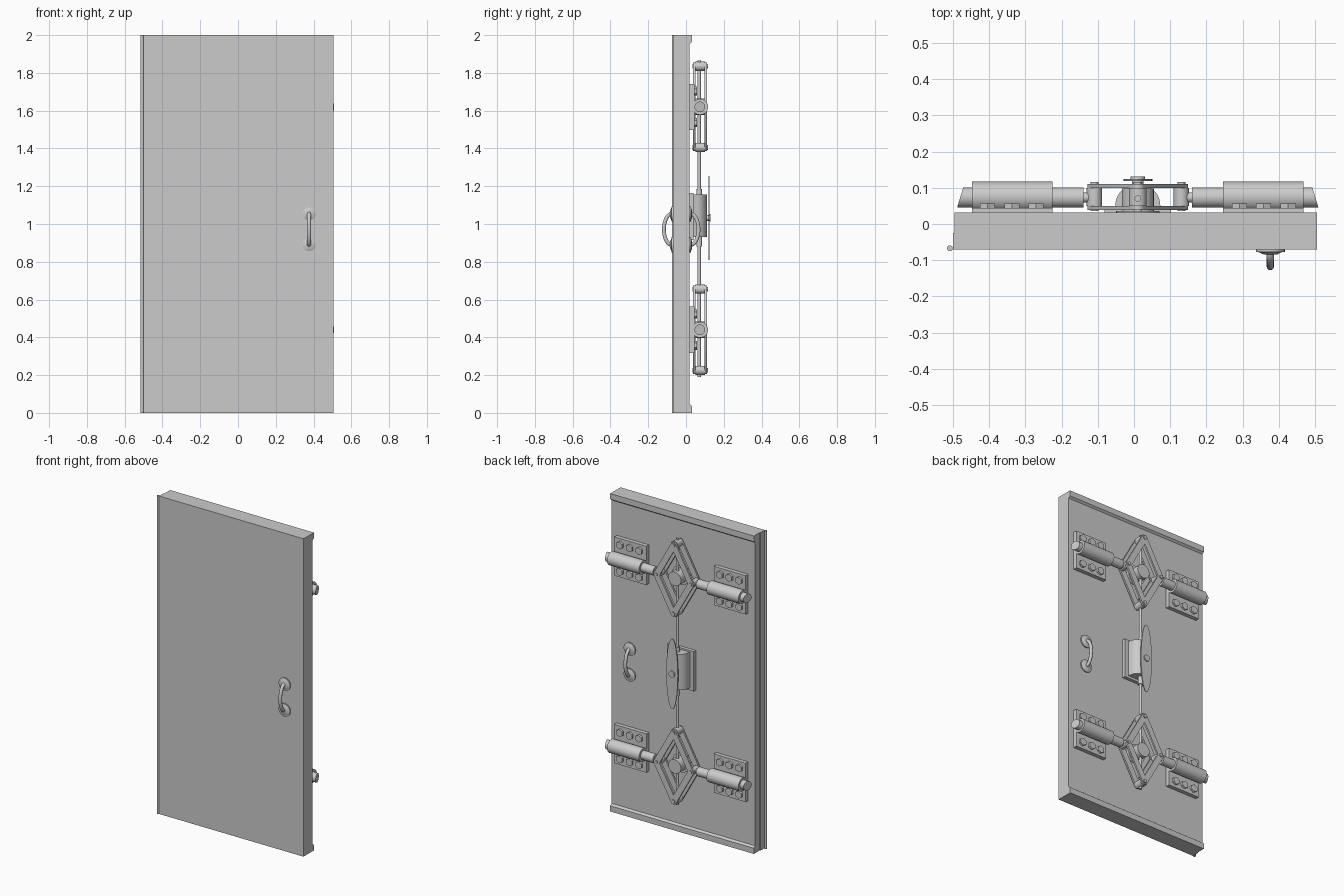
import bpy, bmesh
from math import pi, sin, cos, atan2
from mathutils import Vector

if "Cube" in bpy.data.objects:
    bpy.data.objects.remove(bpy.data.objects["Cube"])

XC = 0.0105   # centre line of the locking mechanism
YC = 0.073    # depth of bolt axes
BACK = 0.019  # rear face of the door


def finish(name, bm, smooth=True):
    bmesh.ops.recalc_face_normals(bm, faces=bm.faces)
    me = bpy.data.meshes.new(name)
    bm.to_mesh(me)
    bm.free()
    ob = bpy.data.objects.new(name, me)
    bpy.context.collection.objects.link(ob)
    if smooth:
        bpy.context.view_layer.objects.active = ob
        ob.select_set(True)
        bpy.ops.object.shade_smooth_by_angle(angle=0.6)
        ob.select_set(False)
    return ob


def box(name, x0, x1, y0, y1, z0, z1):
    bm = bmesh.new()
    bmesh.ops.create_cube(bm, size=1)
    for v in bm.verts:
        v.co = Vector(((x0 + x1) / 2 + v.co.x * (x1 - x0),
                       (y0 + y1) / 2 + v.co.y * (y1 - y0),
                       (z0 + z1) / 2 + v.co.z * (z1 - z0)))
    return finish(name, bm, False)


def cyl(name, a, b, r, r2=None, seg=32):
    a, b = Vector(a), Vector(b)
    d = b - a
    bm = bmesh.new()
    bmesh.ops.create_cone(bm, cap_ends=True, segments=seg, radius1=r,
                          radius2=r if r2 is None else r2, depth=d.length)
    rot = d.to_track_quat('Z', 'Y')
    for v in bm.verts:
        v.co = rot @ v.co + (a + b) / 2
    return finish(name, bm)


def prism(name, pts, place, lo, hi):
    """Extrude a 2D outline; place(u, v, w) maps it into space."""
    bm = bmesh.new()
    face = bm.faces.new([bm.verts.new(place(u, v, lo)) for u, v in pts])
    shift = Vector(place(0, 0, hi)) - Vector(place(0, 0, lo))
    ext = bmesh.ops.extrude_face_region(bm, geom=[face], use_keep_orig=True)
    bmesh.ops.translate(bm, vec=shift,
                        verts=[g for g in ext['geom'] if isinstance(g, bmesh.types.BMVert)])
    return finish(name, bm)


def y_cyl(name, x, z, y0, y1, r, r2=None, seg=32):
    return cyl(name, (x, y0, z), (x, y1, z), r, r2, seg)


def link(name, p, q, y0, y1, w):
    """Round-ended flat bar between two pivots in the xz plane."""
    t = atan2(q[1] - p[1], q[0] - p[0])
    pts = [(c[0] + w * cos(t + s + i * pi / 8), c[1] + w * sin(t + s + i * pi / 8))
           for c, s in ((q, -pi / 2), (p, pi / 2)) for i in range(9)]
    return prism(name, pts, lambda u, v, k: (u, k, v), y0, y1)


# Door slab with stepped hinge edge, seal lips and full-height hinge pin
box("door_panel", -0.495, 0.505, -0.07, BACK, 0, 2)
box("hinge_edge", -0.5, -0.495, -0.07, -0.025, 0, 2)
cyl("hinge_pin", (-0.508, -0.067, 0), (-0.508, -0.067, 2), 0.008, seg=16)
for z0, s in ((0, 1), (2, -1)):
    prism("seal_lip", [(BACK - 0.005, 0), (0.032, 0), (0.032, 0.036), (BACK, 0.046), (BACK - 0.005, 0.046)],
          lambda u, v, k, z0=z0, s=s: (k, u, z0 + s * v), -0.495, 0.505)

# Pull handles on both faces
for face, s, nm in ((-0.07, -1, "front"), (BACK, 1, "rear")):
    for z in (0.89, 1.053):
        y_cyl(nm + "_handle_base", 0.376, z, face, face + s * 0.007, 0.04)
        y_cyl(nm + "_handle_boss", 0.376, z, face + s * 0.007, face + s * 0.014, 0.034, 0.018)
    cu = bpy.data.curves.new(nm + "_handle_grip", 'CURVE')
    cu.dimensions = '3D'
    cu.bevel_depth = 0.0105
    cu.bevel_resolution = 3
    cu.use_fill_caps = True
    sp = cu.splines.new('POLY')
    sp.points.add(20)
    for i, p in enumerate(sp.points):
        a = pi * i / 20
        p.co = (0.376, face + s * (0.004 + 0.043 * sin(a)), 0.9715 - 0.083 * cos(a), 1)
    bpy.context.collection.objects.link(bpy.data.objects.new(nm + "_handle_grip", cu))

for zc in (1.62, 0.44):
    for s in (-1, 1):
        X = lambda d: XC + s * d
        # Mounting plate with hex bolts
        x0, x1 = sorted((X(0.235), X(0.457)))
        box("bolt_mount_plate", x0, x1, BACK, 0.044, zc - 0.122, zc + 0.122)
        for d in (0.281, 0.347, 0.415):
            for dz in (-0.083, 0.083):
                y_cyl("hex_bolt", X(d), zc + dz, 0.044, 0.057, 0.024, seg=6)
        # Bolt sleeve
        cyl("bolt_sleeve", (x0, YC + 0.002, zc), (x1, YC + 0.002, zc), 0.042)
        # Sliding bolt with a slanted tip
        ob = cyl("sliding_bolt", (X(0.15), YC, zc), (X(0.49), YC, zc), 0.028)
        for v in ob.data.vertices:
            if abs(v.co.x - XC) > 0.4:
                v.co.x -= s * 0.3 * (v.co.y - YC)
        cyl("bolt_neck", (X(0.12), YC, zc), (X(0.152), YC, zc), 0.014)
        y_cyl("side_knuckle", X(0.12), zc, 0.05, 0.099, 0.021)
        y_cyl("side_pin", X(0.12), zc, 0.036, 0.116, 0.011, seg=16)
        # Scissor links in two layers, one per rhombus side
        for t in (-1, 1):
            for y in (0.038, 0.099):
                link("scissor_link", (X(0.12), zc), (XC, zc + t * 0.215), y, y + 0.011, 0.019)
    # Top and bottom knuckles riding on the rod
    for t in (-1, 1):
        z = zc + t * 0.215
        y_cyl("rod_knuckle", XC, z, 0.049, 0.1, 0.024)
        y_cyl("rod_knuckle_pin", XC, z, 0.034, 0.116, 0.012, seg=16)
    # Central guide hub
    y_cyl("guide_hub_flange", XC, zc, BACK, 0.036, 0.06)
    y_cyl("guide_hub", XC, zc, 0.03, 0.098, 0.044)

# Vertical drive rod
cyl("drive_rod", (XC, YC - 0.003, 0.19), (XC, YC - 0.003, 1.866), 0.009, seg=20)

# Gear case: rounded cover on a flanged base
box("gear_case_flange", XC - 0.092, XC + 0.092, BACK, 0.04, 0.915, 1.165)
cover = [(0.066, 0.04)] + [(0.062 * cos(pi * i / 20), 0.052 + 0.058 * sin(pi * i / 20))
                           for i in range(21)] + [(-0.066, 0.04)]
prism("gear_case_cover", cover, lambda u, v, k: (XC + u, v, k), 0.93, 1.155)
for z0, z1 in ((0.88, 0.93), (1.155, 1.185)):
    cyl("rod_collar", (XC, YC - 0.003, z0), (XC, YC - 0.003, z1), 0.015, seg=20)

# Lens-shaped turning lever with hub
lens = [(0.04 * cos(2 * pi * i / 40), 0.222 * sin(2 * pi * i / 40)) for i in range(40)]
prism("turning_lever", lens, lambda u, v, k: (XC + u, k, 1.032 + v), 0.118, 0.124)
y_cyl("lever_shaft", XC, 1.032, 0.1, 0.126, 0.016)
y_cyl("lever_hub", XC, 1.032, 0.124, 0.131, 0.02)
